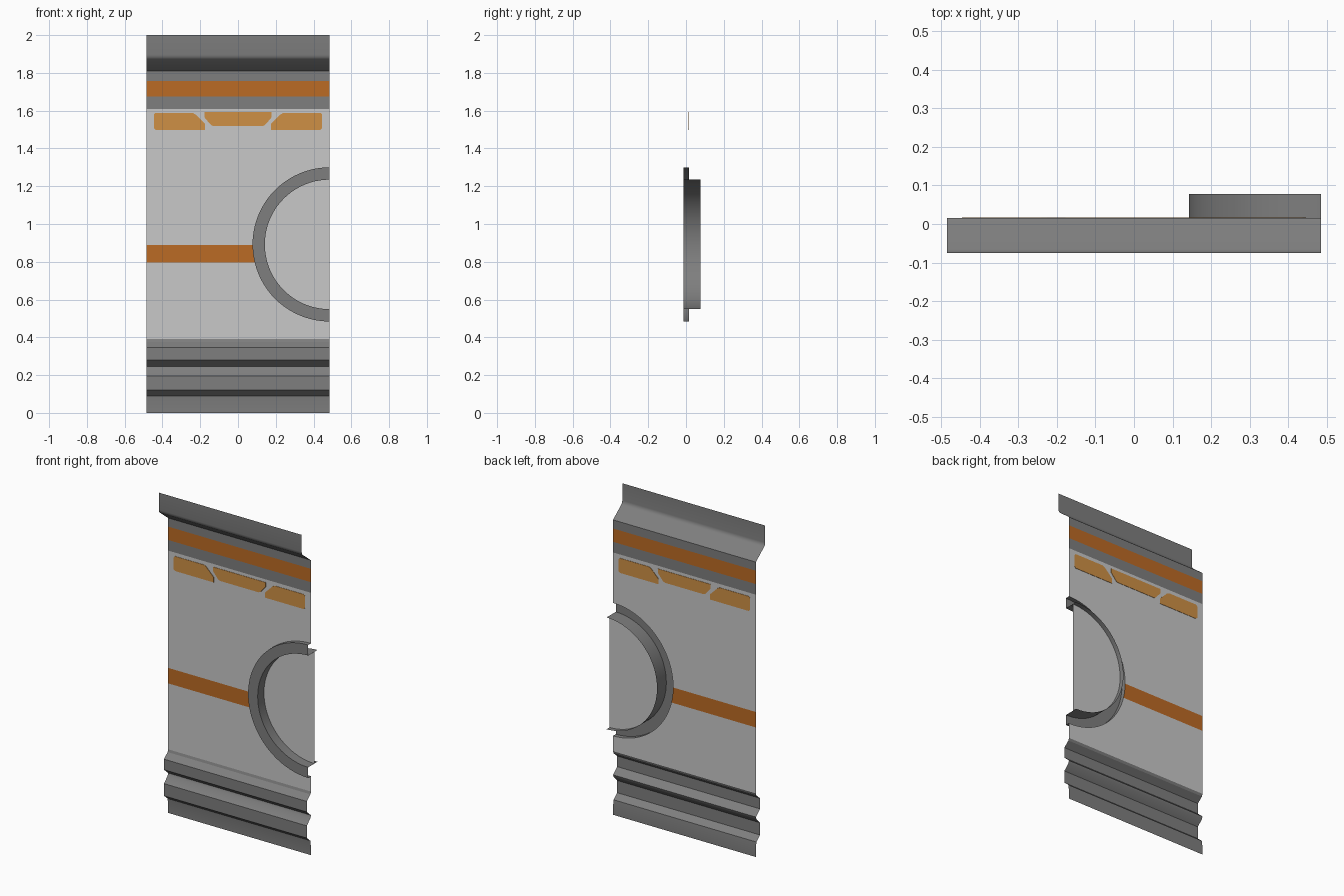
import bpy, math

if "Cube" in bpy.data.objects:
    bpy.data.objects.remove(bpy.data.objects["Cube"])

def mat(name, rgb):
    m = bpy.data.materials.new(name)
    m.diffuse_color = (*rgb, 1)
    m.use_nodes = True
    m.node_tree.nodes["Principled BSDF"].inputs["Base Color"].default_value = m.diffuse_color
    return m

LIGHT = mat("light grey", (0.58, 0.58, 0.58))
GREY = mat("mid grey", (0.21, 0.21, 0.21))
ORANGE = mat("dark orange", (0.50, 0.145, 0.018))
AMBER = mat("amber", (0.62, 0.28, 0.06))

W = 0.485                      # half width
Y = 0.015                      # plane of the wall sheet
CZ, R_OUT, R_IN = 0.892, 0.408, 0.343   # round recess on the right edge
N = 40

def make(name, verts, faces, mats, rule=None, smooth=None):
    me = bpy.data.meshes.new(name)
    me.from_pydata(verts, [], faces)
    for m in mats:
        me.materials.append(m)
    if rule:
        for p in me.polygons:
            p.material_index = rule(p.center.z)
    ob = bpy.data.objects.new(name, me)
    bpy.context.collection.objects.link(ob)
    if smooth:
        bpy.ops.object.select_all(action='DESELECT')
        ob.select_set(True)
        bpy.context.view_layer.objects.active = ob
        bpy.ops.object.shade_smooth_by_angle(angle=math.radians(smooth))
    return ob

def strip_faces(rows, cols):
    return [(r * cols + c, r * cols + c + 1, (r + 1) * cols + c + 1, (r + 1) * cols + c)
            for r in range(rows - 1) for c in range(cols - 1)]

def extrude_profile(name, pts, m, smooth):
    verts = [(x, y, z) for y, z in pts for x in (-W, W)]
    return make(name, verts, strip_faces(len(pts), 2), [m], smooth=smooth)

# flat wall sheet with a half-round opening, striped by height
def right_edge(z):
    d = R_OUT ** 2 - (z - CZ) ** 2
    return W - math.sqrt(d) if d > 0 else W

levels = {0.39, 0.795, 0.89, 1.61, 1.675, 1.757, 1.81}
levels |= {CZ - R_OUT * math.cos(math.pi * i / N) for i in range(N + 1)}
levels = sorted(levels)

def wall_colour(z):
    if 0.795 < z < 0.89:
        return 2
    if z < 1.61:
        return 0
    return 2 if 1.675 < z < 1.757 else 1

make("wall_sheet", [(x, Y, z) for z in levels for x in (-W, right_edge(z))],
     strip_faces(len(levels), 2), [LIGHT, GREY, ORANGE], wall_colour)

# folded top lip and ribbed skirting
extrude_profile("top_lip", [(Y, 1.81), (-0.065, 1.873), (-0.073, 1.882), (-0.075, 1.895),
                            (-0.075, 2.0)], GREY, 35)
extrude_profile("ribbed_skirting", [
    (Y, 0.0), (Y, 0.045), (0.010, 0.09), (-0.025, 0.12), (-0.025, 0.195), (0.010, 0.23),
    (Y, 0.245), (-0.025, 0.28), (-0.025, 0.345), (0.010, 0.375), (Y, 0.39)], GREY, 30)

# half-round frame: front flange plus a tube running to the back
frame = [(R_OUT, Y), (R_OUT, -0.012), (R_IN, -0.012), (R_IN, 0.078)]
angles = [math.pi / 2 + math.pi * i / N for i in range(N + 1)]
make("round_frame", [(W + r * math.cos(a), y, CZ + r * math.sin(a)) for a in angles for r, y in frame],
     strip_faces(N + 1, 4), [GREY], smooth=30)

# recessed half disc closing the tube
make("recess_disc", [(W + R_IN * math.cos(a), 0.049, CZ + R_IN * math.sin(a)) for a in angles],
     [tuple(range(N + 1))], [LIGHT])

# thin amber plates, showing on both sides of the sheet
def plate(name, pts):
    n = len(pts)
    verts = [(x, y, z) for y in (Y - 0.002, Y + 0.002) for x, z in pts]
    faces = [tuple(range(n)), tuple(range(2 * n - 1, n - 1, -1))]
    faces += [(i, i + n, (i + 1) % n + n, (i + 1) % n) for i in range(n)]
    ob = make(name, verts, faces, [AMBER])
    import bmesh
    bm = bmesh.new()
    bm.from_mesh(ob.data)
    bmesh.ops.recalc_face_normals(bm, faces=bm.faces)
    bm.to_mesh(ob.data)
    bm.free()

side = [(-0.437, 1.588), (-0.240, 1.588), (-0.225, 1.580), (-0.175, 1.530), (-0.175, 1.498),
        (-0.437, 1.498), (-0.446, 1.507), (-0.446, 1.579)]
plate("left_plate", side)
plate("right_plate", [(-x, z) for x, z in side])
plate("middle_plate", [(-0.178, 1.592), (0.178, 1.592), (0.178, 1.565), (0.145, 1.526), (0.132, 1.519),
                       (-0.132, 1.519), (-0.145, 1.526), (-0.178, 1.565)])
